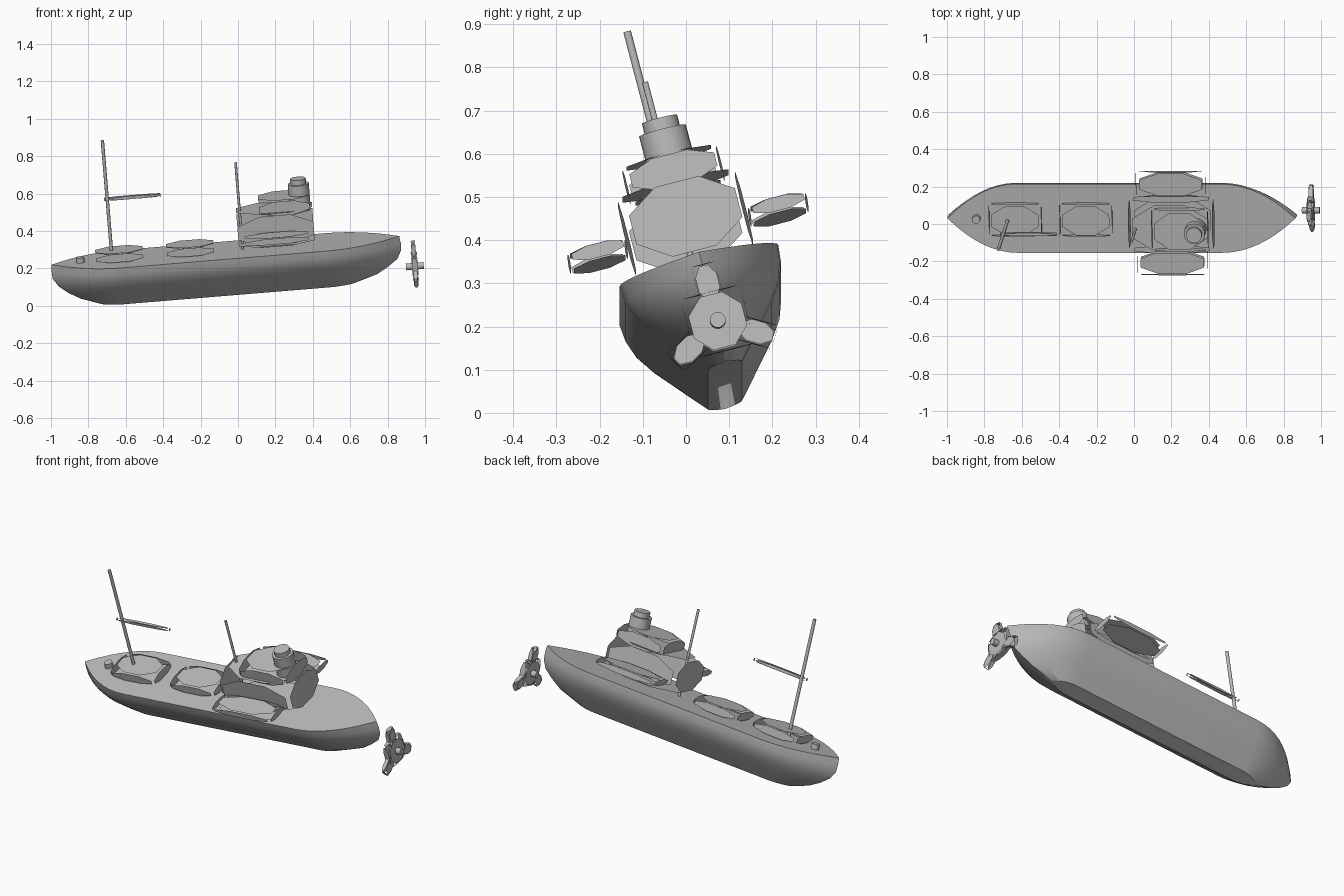
import bpy, bmesh
from math import pi, radians, cos, sin
from mathutils import Matrix, Vector

cube = bpy.data.objects.get("Cube")
if cube:
    bpy.data.objects.remove(cube)

# Single paint colour
grey = bpy.data.materials.new("ship_grey")
grey.use_nodes = True
grey.diffuse_color = (0.5, 0.5, 0.5, 1)
grey.node_tree.nodes["Principled BSDF"].inputs["Base Color"].default_value = (0.5, 0.5, 0.5, 1)

# The whole ship is pitched and rolled around the middle of its deck
SHIP = (Matrix.Translation((0, 0.03, 0.302))
        @ Matrix.Rotation(radians(-4.7), 4, 'Y')
        @ Matrix.Rotation(radians(14.6), 4, 'X'))


def finish(name, bm, local=Matrix(), smooth=False):
    mesh = bpy.data.meshes.new(name)
    bm.to_mesh(mesh)
    bm.free()
    mesh.materials.append(grey)
    if smooth:
        for p in mesh.polygons:
            p.use_smooth = True
        mesh.set_sharp_from_angle(angle=radians(35))
    obj = bpy.data.objects.new(name, mesh)
    bpy.context.collection.objects.link(obj)
    obj.matrix_world = SHIP @ local
    return obj


def plate_box(name, centre, half, turn=Matrix()):
    """Box made of six separate octagonal plates."""
    bm = bmesh.new()
    for axis in range(3):
        u, v = (axis + 1) % 3, (axis + 2) % 3
        for side in (-1, 1):
            ring = []
            for k in range(8):
                a = side * (k + 0.5) * pi / 4
                p = Vector()
                p[axis] = side * half[axis]
                p[u] = 0.98 * half[u] * cos(a)
                p[v] = 0.98 * half[v] * sin(a)
                ring.append(bm.verts.new(p))
            bm.faces.new(ring)
    return finish(name, bm, turn @ Matrix.Translation(centre))


def rod(name, centre, radius, length, axis='Z', sides=24):
    bm = bmesh.new()
    bmesh.ops.create_cone(bm, cap_ends=True, segments=sides, radius1=radius,
                          radius2=radius, depth=length)
    turn = Matrix.Rotation(pi / 2, 4, 'Y') if axis == 'X' else Matrix()
    return finish(name, bm, Matrix.Translation(centre) @ turn, True)


# Hull: stacked waterlines as (height, half width, bow end, stern end)
LEVELS = [(0, 0.19, -1.0, 0.865), (-0.04, 0.186, -1.003, 0.87),
          (-0.08, 0.172, -1.0, 0.868), (-0.125, 0.141, -0.97, 0.845),
          (-0.165, 0.106, -0.92, 0.79), (-0.2, 0.076, -0.86, 0.73),
          (-0.24, 0.041, -0.75, 0.6)]
BOW, STERN, STEPS = -0.63, 0.47, 12


def waterline(z, width, bow, stern):
    side = []
    for shoulder, end, order in ((BOW, bow, range(STEPS, -1, -1)),
                                 (STERN, stern, range(STEPS + 1))):
        for i in order:
            u = sin(i / STEPS * pi / 2)
            side.append((shoulder + (end - shoulder) * u, width * (1 - u * u), z))
    return side + [(x, -y, z) for x, y, z in side[-2:0:-1]]


bm = bmesh.new()
rings = [[bm.verts.new(p) for p in waterline(*lv)] for lv in LEVELS]
n = len(rings[0])
for upper, lower in zip(rings, rings[1:]):
    for i in range(n):
        j = (i + 1) % n
        bm.faces.new((upper[i], upper[j], lower[j], lower[i]))
bm.faces.new(rings[0])
bm.faces.new(rings[-1])
bmesh.ops.recalc_face_normals(bm, faces=bm.faces)
finish("hull", bm, smooth=True)

# Deck fittings
plate_box("fore_hatch", (-0.635, 0, 0.028), (0.14, 0.088, 0.025))
plate_box("aft_hatch", (-0.255, 0, 0.028), (0.14, 0.088, 0.025))
rod("bow_capstan", (-0.845, 0, 0.013), 0.022, 0.03)

# Superstructure
plate_box("deckhouse", (0.21, 0, 0.122), (0.225, 0.14, 0.092))
plate_box("wheelhouse", (0.265, 0, 0.235), (0.15, 0.112, 0.042))
rod("funnel", (0.35, 0, 0.265), 0.056, 0.14)
rod("funnel_cap", (0.35, 0, 0.345), 0.042, 0.035)

# Lifeboats
for side, label in ((1, "left"), (-1, "right")):
    plate_box(label + "_lifeboat", (0.21, side * 0.216, 0.1), (0.187, 0.068, 0.018))

# Masts and cargo boom
rod("fore_mast", (-0.675, 0, 0.33), 0.009, 0.66, sides=12)
rod("aft_mast", (0.025, -0.004, 0.24), 0.007, 0.48, sides=12)
plate_box("cargo_boom", (-0.54, 0, 0.336), (0.168, 0.009, 0.009))

# Propeller: shaft, boss and three blades around it
PROP = Vector((0.935, 0, -0.173))
rod("propeller_shaft", PROP, 0.018, 0.095, 'X')
plate_box("propeller_boss", PROP, (0.018, 0.07, 0.07))
for k in range(3):
    spin = (Matrix.Translation(PROP) @ Matrix.Rotation(k * 2 * pi / 3, 4, 'X'))
    plate_box("propeller_blade_%d" % (k + 1), (0, 0, 0.092), (0.013, 0.028, 0.045), spin)
